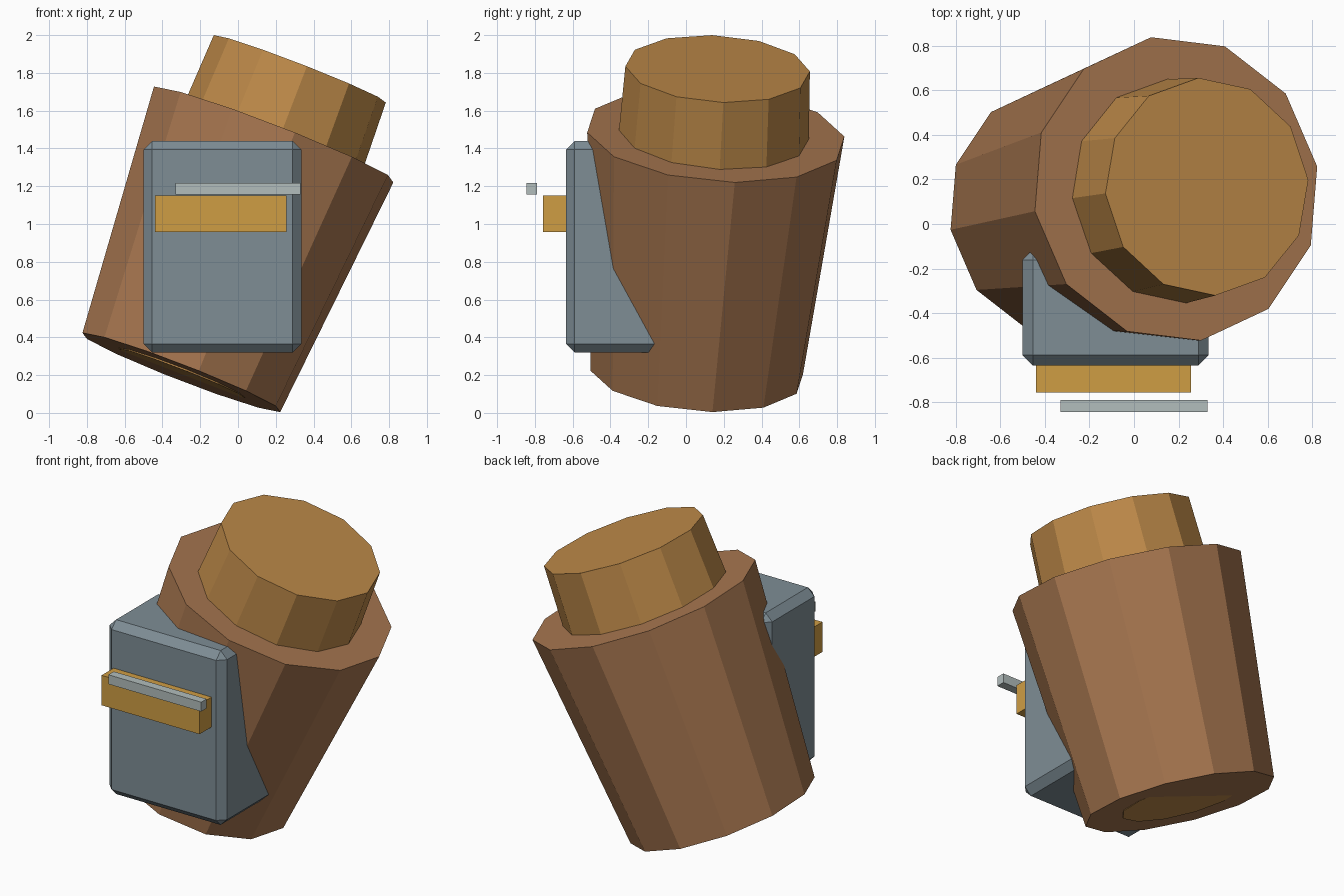
import bpy, bmesh, math
from mathutils import Vector

if "Cube" in bpy.data.objects:
    bpy.data.objects.remove(bpy.data.objects["Cube"])


def material(name, rgb):
    m = bpy.data.materials.new(name)
    lin = [(c / 255 / 12.92) if c < 10 else ((c / 255 + 0.055) / 1.055) ** 2.4 for c in rgb]
    m.diffuse_color = (*lin, 1)
    m.use_nodes = True
    m.node_tree.nodes["Principled BSDF"].inputs["Base Color"].default_value = m.diffuse_color
    return m


brown = material("brown leather", (168, 119, 80))
tan = material("tan core", (190, 138, 73))
slate = material("slate grey", (126, 141, 149))
gold = material("gold", (207, 157, 68))
silver = material("pale silver", (178, 189, 188))


def add_object(name, bm, mat):
    bmesh.ops.recalc_face_normals(bm, faces=bm.faces)
    mesh = bpy.data.meshes.new(name)
    bm.to_mesh(mesh)
    bm.free()
    mesh.materials.append(mat)
    obj = bpy.data.objects.new(name, mesh)
    bpy.context.collection.objects.link(obj)
    return obj


def tilted_drum(name, mat, base, axis, ref, profile, sides=12):
    """Loft a capped polygon along a tilted axis; profile is (distance, radius)."""
    n = Vector(axis).normalized()
    u = Vector(ref)
    u = (u - n * u.dot(n)).normalized()
    v = n.cross(u)
    bm = bmesh.new()
    rings = []
    for d, r in profile:
        ring = []
        for i in range(sides):
            a = math.tau * i / sides
            ring.append(bm.verts.new(Vector(base) + n * d + (u * math.cos(a) + v * math.sin(a)) * r))
        rings.append(ring)
    for lo, hi in zip(rings, rings[1:]):
        for i in range(sides):
            j = (i + 1) % sides
            bm.faces.new((lo[i], lo[j], hi[j], hi[i]))
    bm.faces.new(rings[0])
    bm.faces.new(rings[-1])
    return add_object(name, bm, mat)


def box(name, mat, lo, hi, bevel=0):
    lo, hi = Vector(lo), Vector(hi)
    bm = bmesh.new()
    bmesh.ops.create_cube(bm, size=1)
    for v in bm.verts:
        v.co = Vector([(lo[k] + hi[k]) / 2 + v.co[k] * (hi[k] - lo[k]) for k in range(3)])
    if bevel:
        bmesh.ops.bevel(bm, geom=bm.edges[:], offset=bevel, segments=1, affect='EDGES')
    return add_object(name, bm, mat)


# Tapered outer body, leaning to the right
tilted_drum("outer_body", brown, (-0.30, 0.057, 0.214), (0.388, 0.08, 1),
            (0.63, 0.10, -0.253), [(0, 0.57), (1.355, 0.69)])

# Inner core that rises out of the top and just shows underneath
tilted_drum("inner_core", tan, (-0.298, 0.074, 0.21), (0.388, 0.058, 1),
            (0.453, 0.03, -0.18), [(0, 0.36), (1.30, 0.507), (1.731, 0.49)])

# Front pouch with chamfered edges
box("front_pouch", slate, (-0.50, -0.635, 0.32), (0.335, -0.115, 1.44), 0.046)

# Strap across the pouch and the bar floating before it
box("pouch_strap", gold, (-0.44, -0.757, 0.958), (0.257, -0.60, 1.15))
box("front_bar", silver, (-0.33, -0.845, 1.157), (0.33, -0.79, 1.217))
